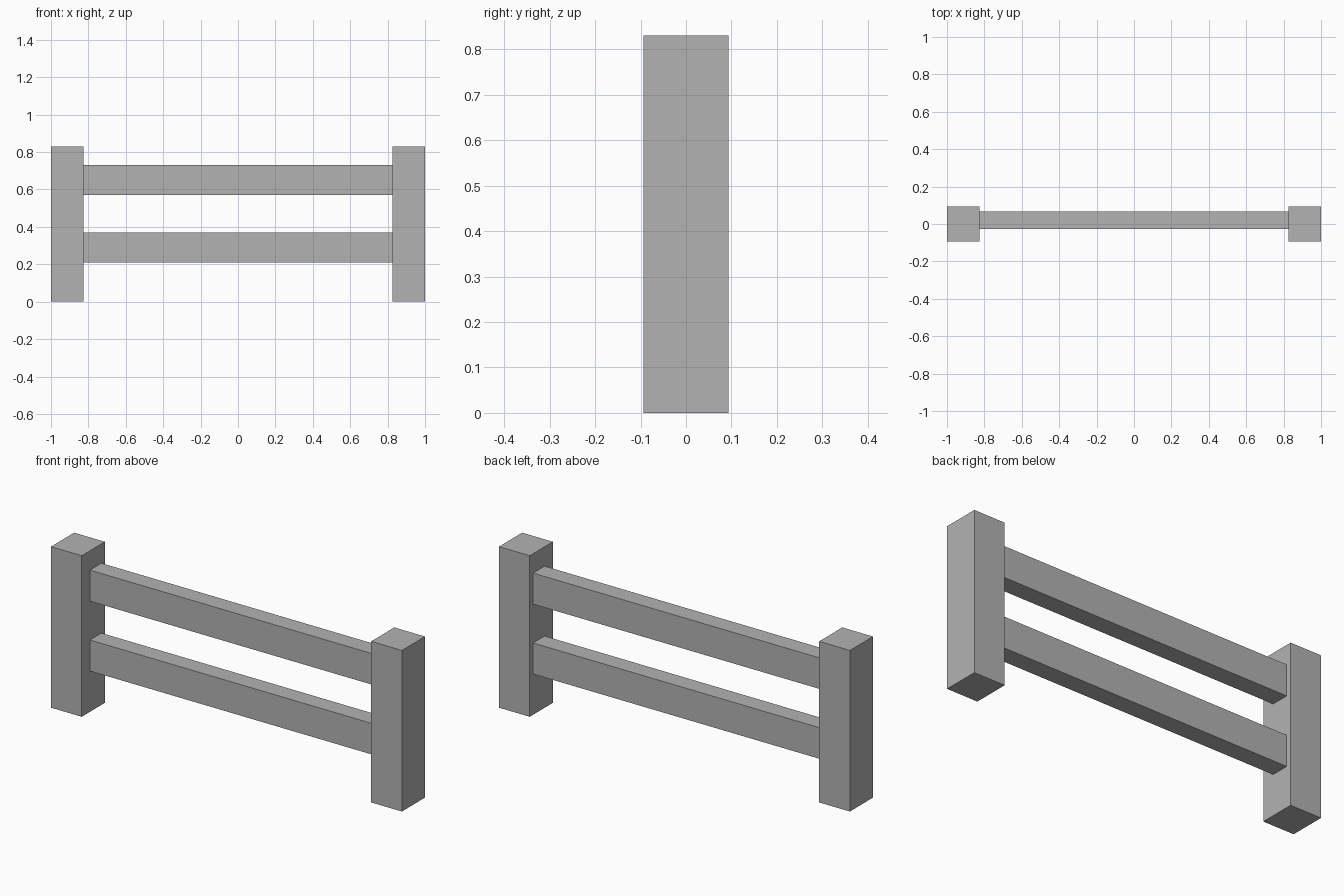
import bpy

default_cube = bpy.data.objects.get("Cube")
if default_cube:
    bpy.data.objects.remove(default_cube, do_unlink=True)

# Single flat grey
grey = bpy.data.materials.new("plain_grey")
grey.use_nodes = True
colour = (0.45, 0.45, 0.45, 1)
grey.diffuse_color = colour
grey.node_tree.nodes["Principled BSDF"].inputs["Base Color"].default_value = colour


def box(name, low, high):
    """Add a box spanning two opposite corners."""
    centre = [(a + b) / 2 for a, b in zip(low, high)]
    bpy.ops.mesh.primitive_cube_add(size=1, location=centre)
    obj = bpy.context.object
    obj.name = name
    obj.scale = [b - a for a, b in zip(low, high)]
    bpy.ops.object.transform_apply(location=False, rotation=False, scale=True)
    obj.data.materials.append(grey)
    return obj


HEIGHT, DEPTH = 0.83, 0.094
INNER = 0.825  # inner face of each post

# Square end posts
box("left_post", (INNER, -DEPTH, 0), (1, DEPTH, HEIGHT))
box("right_post", (-1, -DEPTH, 0), (-INNER, DEPTH, HEIGHT))

# Horizontal rails, set slightly towards the back
for name, bottom in (("lower_rail", 0.21), ("upper_rail", 0.57)):
    box(name, (-INNER, -0.027, bottom), (INNER, 0.067, bottom + 0.16))
